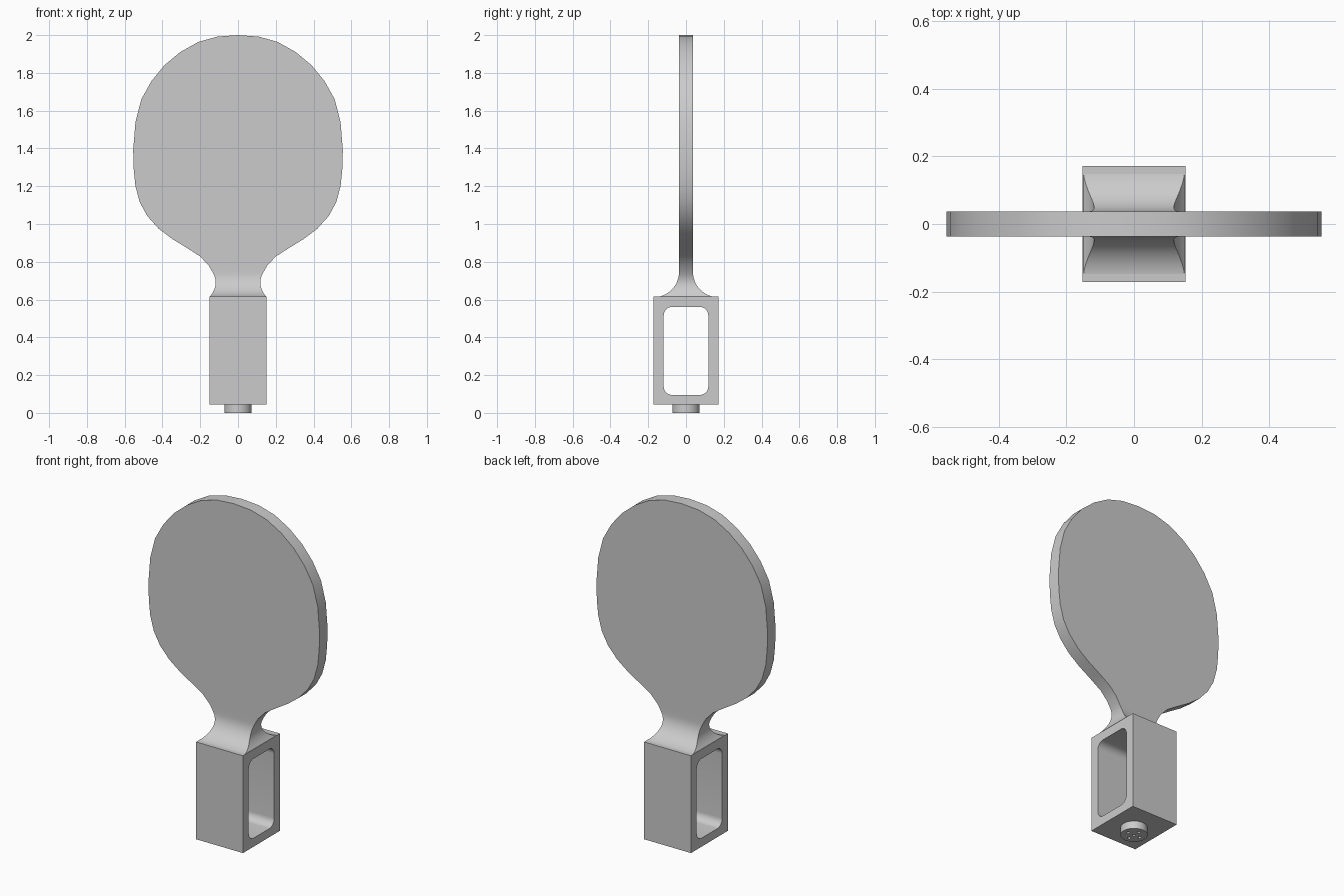
import bpy, bmesh, math
from mathutils import Matrix

cube = bpy.data.objects.get("Cube")
if cube:
    bpy.data.objects.remove(cube)

grey = bpy.data.materials.new("plain grey")
grey.use_nodes = True
colour = (0.6, 0.6, 0.6, 1)
grey.diffuse_color = colour
grey.node_tree.nodes["Principled BSDF"].inputs["Base Color"].default_value = colour


def make_object(name, bm):
    bmesh.ops.recalc_face_normals(bm, faces=bm.faces)
    mesh = bpy.data.meshes.new(name)
    bm.to_mesh(mesh)
    bm.free()
    mesh.materials.append(grey)
    obj = bpy.data.objects.new(name, mesh)
    bpy.context.collection.objects.link(obj)
    return obj


def activate(obj):
    bpy.ops.object.select_all(action='DESELECT')
    obj.select_set(True)
    bpy.context.view_layer.objects.active = obj


def smooth(obj):
    activate(obj)
    bpy.ops.object.shade_smooth_by_angle(angle=math.radians(35))


def cut(obj, cutter):
    cutter.hide_render = True
    mod = obj.modifiers.new("cut", 'BOOLEAN')
    mod.operation = 'DIFFERENCE'
    mod.solver = 'EXACT'
    mod.object = cutter
    activate(obj)
    bpy.ops.object.modifier_apply(modifier=mod.name)
    bpy.data.objects.remove(cutter)


def box(bm, size, z):
    bmesh.ops.create_cube(bm, size=1, matrix=Matrix.Translation((0, 0, z)) @ Matrix.Diagonal((*size, 1)))


def cylinder(bm, radius, depth, x, y, z, sides):
    bmesh.ops.create_cone(bm, cap_ends=True, segments=sides, radius1=radius, radius2=radius,
                          depth=depth, matrix=Matrix.Translation((x, y, z)))


# Paddle: rectangular sections (half width, half depth, height) lofted upward
HALF = 0.037
FILLET = 0.133
BASE = 0.613
sections = []
for i in range(13):
    a = math.pi / 2 * i / 12
    z = BASE + FILLET * (1 - math.cos(a))
    w = 0.118 + 0.033 * ((z - 0.69) / 0.077) ** 2
    sections.append((w, HALF + FILLET * (1 - math.sin(a)), z))
outline = [(0.155, 0.78), (0.2, 0.828), (0.27, 0.873), (0.35, 0.922), (0.42, 0.975),
           (0.48, 1.042), (0.52, 1.115), (0.543, 1.2), (0.552, 1.29), (0.555, 1.39),
           (0.543, 1.54), (0.512, 1.66), (0.458, 1.757), (0.39, 1.84), (0.306, 1.91),
           (0.212, 1.963), (0.11, 1.992), (0, 2.0)]
sections += [(w, HALF, z) for w, z in outline]

bm = bmesh.new()
rings = [[bm.verts.new((sx * w, sy * d, z)) for sx, sy in ((-1, -1), (1, -1), (1, 1), (-1, 1))]
         for w, d, z in sections]
bm.faces.new(rings[0])
for low, high in zip(rings, rings[1:]):
    for i in range(4):
        j = (i + 1) % 4
        bm.faces.new((low[i], low[j], high[j], high[i]))
bmesh.ops.remove_doubles(bm, verts=bm.verts, dist=0.0005)
smooth(make_object("paddle_and_neck", bm))

# Handle frame with a rounded opening from side to side
bm = bmesh.new()
box(bm, (0.304, 0.342, 0.57), 0.33)
handle = make_object("handle_frame", bm)

bm = bmesh.new()
box(bm, (0.6, 0.236, 0.466), 0.328)
long_edges = [e for e in bm.edges if abs(e.verts[0].co.x - e.verts[1].co.x) > 0.5]
bmesh.ops.bevel(bm, geom=long_edges, offset=0.045, segments=8, profile=0.5, affect='EDGES')
cut(handle, make_object("opening_cutter", bm))
smooth(handle)

# Round base plug with small holes underneath
bm = bmesh.new()
cylinder(bm, 0.072, 0.046, 0, 0, 0.023, 48)
plug = make_object("base_plug", bm)

bm = bmesh.new()
cylinder(bm, 0.009, 0.06, 0, 0, 0, 16)
for i in range(4):
    a = math.pi / 2 * i
    cylinder(bm, 0.009, 0.06, 0.04 * math.cos(a), 0.04 * math.sin(a), 0, 16)
cut(plug, make_object("hole_cutter", bm))
smooth(plug)
